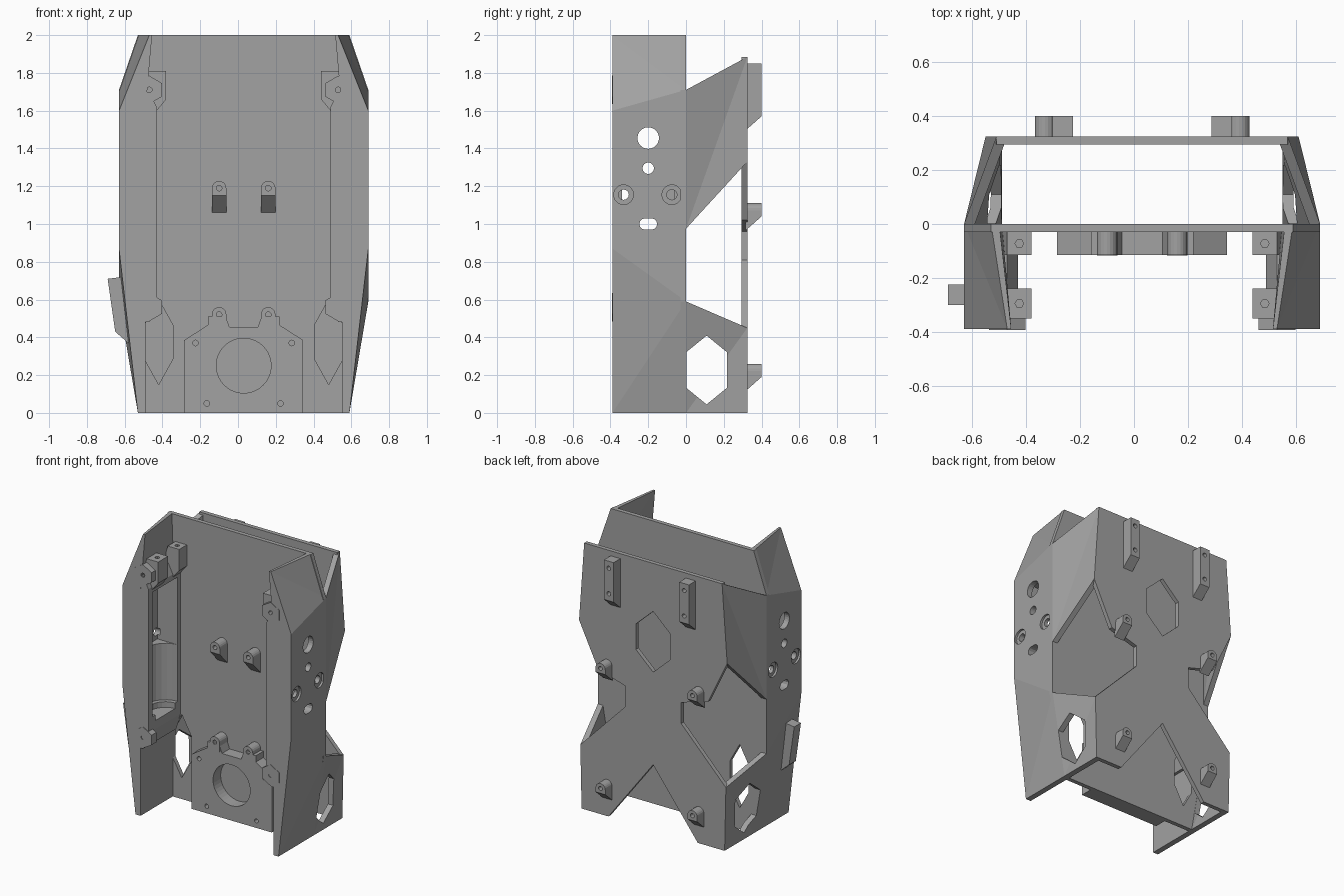
import bpy, bmesh, math

if "Cube" in bpy.data.objects:
    bpy.data.objects.remove(bpy.data.objects["Cube"])

CX = 0.03  # the body is symmetric about this x
mat = bpy.data.materials.new("plain grey")
mat.diffuse_color = (0.36, 0.36, 0.36, 1)
mat.use_nodes = True
mat.node_tree.nodes["Principled BSDF"].inputs["Base Color"].default_value = mat.diffuse_color


def make(name, verts, faces):
    me = bpy.data.meshes.new(name)
    me.from_pydata([(x + CX, y, z) for x, y, z in verts], [], faces)
    bm = bmesh.new()
    bm.from_mesh(me)
    bmesh.ops.recalc_face_normals(bm, faces=bm.faces)
    bm.to_mesh(me)
    bm.free()
    me.materials.append(mat)
    ob = bpy.data.objects.new(name, me)
    bpy.context.collection.objects.link(ob)
    return ob


def prism(name, pts, axis, a, b):
    """Extrude a 2D outline (remaining axes in x, y, z order) from a to b."""
    def put(p, t):
        return {'x': (t, p[0], p[1]), 'y': (p[0], t, p[1]), 'z': (p[0], p[1], t)}[axis]
    n = len(pts)
    verts = [put(p, a) for p in pts] + [put(p, b) for p in pts]
    faces = [list(range(n)), list(range(n, 2 * n))]
    faces += [[i, (i + 1) % n, n + (i + 1) % n, n + i] for i in range(n)]
    return make(name, verts, faces)


def rect(a0, a1, b0, b1):
    return [(a0, b0), (a1, b0), (a1, b1), (a0, b1)]


def circle(a, b, r, n=24):
    return [(a + r * math.cos(2 * math.pi * i / n), b + r * math.sin(2 * math.pi * i / n)) for i in range(n)]


def hexagon(a, b, w, h, flat):
    """Upright hexagon: half width w, half height h, half length of its vertical sides."""
    return [(a, b - h), (a + w, b - flat), (a + w, b + flat), (a, b + h), (a - w, b + flat), (a - w, b - flat)]


def both(half):
    return half + [(-x, z) for x, z in reversed(half) if abs(x) > 1e-6]


def cut(ob, pts, axis, a, b):
    c = prism("cutter", pts, axis, a, b)
    c.hide_render = True
    m = ob.modifiers.new("cut", 'BOOLEAN')
    m.operation, m.solver, m.object = 'DIFFERENCE', 'EXACT', c
    bpy.context.view_layer.objects.active = ob
    bpy.ops.object.modifier_apply(modifier=m.name)
    bpy.data.objects.remove(c, do_unlink=True)


def wall(name, s, y0, y1, A, B, flip=()):
    """Faceted wall; rows A at y0 and B at y1 are (outer x, inner x, z)."""
    n = len(A)
    verts = []
    for a, b in zip(A, B):
        verts += [(s * a[0], y0, a[2]), (s * b[0], y1, b[2]), (s * a[1], y0, a[2]), (s * b[1], y1, b[2])]
    faces = [[0, 1, 3, 2], [4 * n - 4, 4 * n - 3, 4 * n - 1, 4 * n - 2]]
    for i in range(n - 1):
        p, q = 4 * i, 4 * i + 4
        for k in (0, 2):
            if i in flip:
                faces += [[p + k, p + k + 1, q + k], [p + k + 1, q + k + 1, q + k]]
            else:
                faces += [[p + k, p + k + 1, q + k + 1], [p + k, q + k + 1, q + k]]
        faces += [[p, q, q + 2, p + 2], [p + 1, q + 1, q + 3, p + 3]]
    return make(name, verts, faces)


def boss(name, x, top, bottom, y0, y1, rise, hw=0.038, rounded=True, holes=()):
    """Mounting tab on a plate with a sloping underside."""
    if rounded:
        arc = [(x + hw * math.cos(math.pi * i / 10), top - hw + hw * math.sin(math.pi * i / 10)) for i in range(11)]
    else:
        arc = [(x + hw, top), (x - hw, top)]
    ob = prism(name, arc + [(x - hw, bottom), (x + hw, bottom)], 'y', y0, y1)
    for v in ob.data.vertices:
        if abs(v.co.z - bottom) < 1e-4 and abs(v.co.y - y1) < 1e-4:
            v.co.z += rise
    d = 0.05 if y1 > y0 else -0.05
    for z in holes:
        cut(ob, circle(x, z, 0.015, 12), 'y', y1 - d, y1 + d)


# middle plate with two long hexagonal openings
middle = prism("middle_plate", both([(0.56, 0), (0.66, 0.59), (0.66, 1.71), (0.56, 2)]), 'y', -0.03, 0)
for s in (-1, 1):
    cut(middle, hexagon(s * 0.45, 0.375, 0.075, 0.225, 0.09), 'y', -0.1, 0.1)

# back plate: X outline with a hexagonal window
back = prism("back_plate", both([(0, 0.46), (0.35, 0), (0.56, 0), (0.57, 0.45), (0.22, 0.81), (0.22, 0.96),
                                 (0.43, 1.02), (0.58, 1.33), (0.54, 1.885)]), 'y', 0.295, 0.325)
cut(back, hexagon(0, 1.33, 0.135, 0.215, 0.09), 'y', 0.2, 0.4)

# lower front panel with round recess and screw holes
panel = prism("front_panel", both([(0.315, 0), (0.315, 0.385), (0.19, 0.465), (0.19, 0.51), (0.095, 0.51),
                                   (0.075, 0.455)]), 'y', -0.115, -0.02)
cut(panel, circle(0, 0.25, 0.145, 40), 'y', -0.2, -0.03)
for s in (-1, 1):
    for x, z in ((0.255, 0.37), (0.195, 0.05)):
        cut(panel, circle(s * x, z, 0.015, 12), 'y', -0.2, -0.05)

for s, side in ((-1, "left"), (1, "right")):
    # front side wall
    front = wall(side + "_front_wall", s, -0.39, 0,
                 [(0.56, 0.52, 0), (0.66, 0.52, 0.87), (0.66, 0.52, 1.60), (0.50, 0.485, 2)],
                 [(0.56, 0.52, 0), (0.66, 0.52, 0.59), (0.66, 0.52, 1.71), (0.56, 0.53, 2)], flip=(2,))
    # thick inner liner
    liner = prism(side + "_liner", [(s * x, z) for x, z in ((0.54, 0.48), (0.50, 0.48), (0.46, 0.6), (0.46, 1.62),
                                    (0.50, 1.70), (0.54, 1.70))], 'y', -0.389, -0.02)
    for ob in (front, liner):
        cut(ob, rect(-0.34, -0.06, 1.1, 1.58), 'x', s * 0.3, s * 0.62)
        cut(ob, circle(s * 0.46, -0.2, 0.14), 'z', 0.70, 1.14)
        cut(ob, circle(s * 0.46, -0.2, 0.11), 'z', 0.66, 0.75)

    # side holes, countersinks and slot
    slot = [(-0.2 + dx + 0.03 * math.cos(t), 1.0 + 0.03 * math.sin(t))
            for dx, t0 in ((0.017, -90), (-0.017, 90))
            for t in (math.radians(t0 + 30 * i) for i in range(7))]
    for pts in (circle(-0.2, 1.455, 0.057), circle(-0.2, 1.295, 0.03), circle(-0.33, 1.155, 0.027), slot):
        cut(front, pts, 'x', s * 0.5, s * 0.8)
    cut(front, circle(-0.075, 1.155, 0.027), 'x', s * 0.6, s * 0.8)
    for y in (-0.33, -0.075):
        cut(front, circle(y, 1.155, 0.052), 'x', s * 0.645, s * 0.8)

    # back side walls, upper and lower
    wall(side + "_upper_back_wall", s, 0, 0.325,
         [(0.66, 0.62, 0.975), (0.66, 0.62, 1.71)], [(0.58, 0.54, 1.33), (0.54, 0.50, 1.885)])
    lower = wall(side + "_lower_back_wall", s, 0, 0.325,
                 [(0.56, 0.52, 0), (0.66, 0.62, 0.59)], [(0.56, 0.52, 0), (0.57, 0.53, 0.45)])
    cut(lower, hexagon(0.109, 0.227, 0.107, 0.182, 0.095), 'x', s * 0.4, s * 0.8)

    # hexagonal screw tabs on the front edge
    for z in (0.56, 1.71):
        tab = prism(side + "_screw_tab", hexagon(s * 0.50, z, 0.068, 0.075, 0.035), 'y', -0.393, -0.34)
        cut(tab, circle(s * 0.50, z, 0.015, 12), 'y', -0.45, -0.36)

    # blocks on top of the liner
    for y0, y1 in ((-0.35, -0.24), (-0.115, -0.03)):
        block = prism(side + "_top_block", [(s * x, z) for x, z in ((0.53, 1.60), (0.46, 1.60), (0.41, 1.66),
                                            (0.41, 1.81), (0.50, 1.81), (0.53, 1.70))], 'y', y0, y1)
        cut(block, circle(s * 0.455, (y0 + y1) / 2, 0.016, 6), 'z', 1.76, 1.9)

    # mounting tabs on the middle and back plates
    boss(side + "_panel_boss", s * 0.13, 0.56, 0.46, -0.02, -0.117, 0, holes=(0.52,))
    boss(side + "_middle_boss", s * 0.13, 1.228, 1.05, -0.02, -0.115, 0.10, holes=(1.19,))
    for z in (0.26, 1.11):
        boss(side + "_back_boss", s * 0.36, z, z - 0.145, 0.315, 0.40, 0.075, holes=(z - 0.036,))
    boss(side + "_back_rail", s * 0.295, 1.85, 1.495, 0.315, 0.40, 0.075, rounded=False, holes=(1.80, 1.62))

# slanted lug on the left wall
prism("side_lug", [(x - CX, z) for x, z in ((-0.69, 0.71), (-0.61, 0.72), (-0.57, 0.36), (-0.65, 0.43))],
      'y', -0.30, -0.225)
